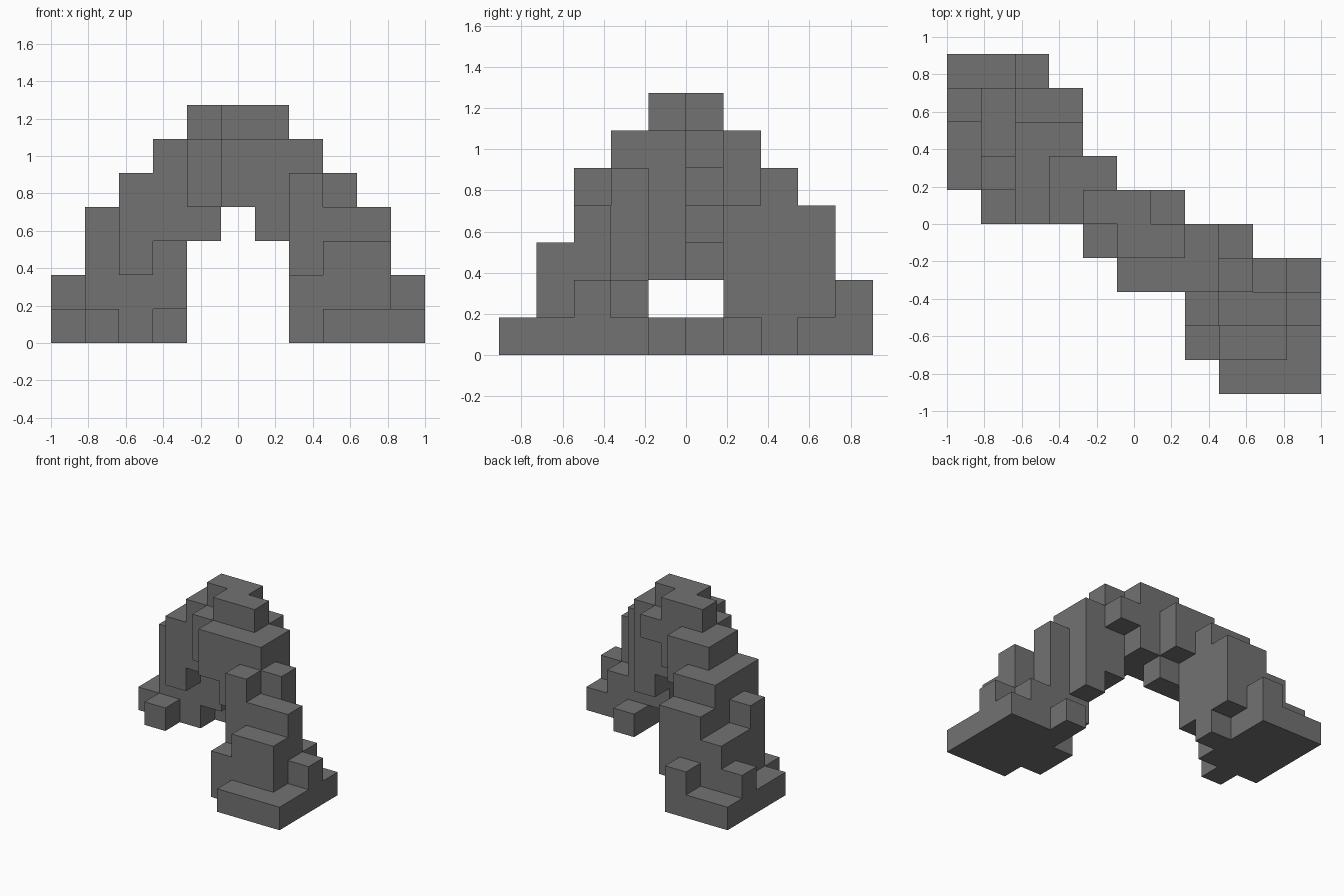
import bpy
import bmesh
from itertools import product
from mathutils import Vector

cube = bpy.data.objects.get("Cube")
if cube:
    bpy.data.objects.remove(cube, do_unlink=True)

# The arch is built on a grid of cubic blocks
CELL = 2 / 11
CENTRE = Vector((5.5, 5, 0))

stone = bpy.data.materials.new("dark grey stone")
stone.use_nodes = True
colour = (0.17, 0.17, 0.17, 1)
stone.diffuse_color = colour
stone.node_tree.nodes["Principled BSDF"].inputs["Base Color"].default_value = colour


def cells(blocks):
    """Grid cells filled by blocks given as x, y and z ranges."""
    filled = set()
    for x, y, z in blocks:
        filled.update(product(range(*x), range(*y), range(*z)))
    return filled


# Front leg: stepped stack on a wide foot
front_leg = cells([
    ((8, 11), (0, 4), (0, 1)),
    ((8, 10), (1, 2), (1, 3)),
    ((7, 8), (1, 2), (0, 2)),
    ((7, 8), (2, 3), (0, 5)),
    ((8, 10), (2, 3), (1, 4)),
    ((10, 11), (2, 3), (1, 2)),
    ((9, 10), (3, 4), (1, 2)),
    ((8, 9), (3, 4), (1, 5)),
    ((8, 9), (4, 5), (0, 1)),
])

# Span: stepped underside rising to the crown
span = cells([
    ((7, 8), (3, 4), (1, 6)),
    ((7, 8), (4, 5), (2, 6)),
    ((6, 7), (3, 5), (3, 6)),
    ((5, 6), (3, 6), (4, 6)),
    ((4, 5), (4, 5), (4, 6)),
    ((6, 7), (5, 6), (5, 6)),
    ((3, 5), (5, 6), (3, 6)),
    ((4, 5), (6, 7), (4, 6)),
    ((3, 4), (6, 7), (1, 6)),
    ((2, 3), (5, 6), (2, 5)),
])

# Crown: two staggered blocks on top
crown = cells([
    ((5, 7), (4, 5), (6, 7)),
    ((4, 6), (5, 6), (6, 7)),
])

# Back leg: stepped stack on a wide foot
back_leg = cells([
    ((0, 3), (6, 10), (0, 1)),
    ((2, 3), (9, 10), (1, 2)),
    ((0, 1), (8, 9), (1, 2)),
    ((1, 2), (7, 9), (1, 3)),
    ((1, 2), (6, 7), (1, 4)),
    ((2, 4), (8, 9), (1, 4)),
    ((2, 4), (7, 8), (0, 5)),
    ((2, 3), (6, 7), (1, 5)),
    ((1, 2), (5, 6), (0, 1)),
])

parts = {"front_leg": front_leg, "span": span, "crown": crown, "back_leg": back_leg}
everything = set().union(*parts.values())


def add_face(bm, cell, axis, side):
    """One square on the side of a cell, wound to face outward."""
    u, v = (axis + 1) % 3, (axis + 2) % 3
    loop = [(0, 0), (1, 0), (1, 1), (0, 1)]
    if not side:
        loop.reverse()
    verts = []
    for du, dv in loop:
        p = Vector(cell)
        p[axis] += side
        p[u] += du
        p[v] += dv
        verts.append(bm.verts.new((p - CENTRE) * CELL))
    bm.faces.new(verts)


def build(name, filled):
    """Outer shell of the filled cells, skipping faces hidden by other parts."""
    bm = bmesh.new()
    for cell in sorted(filled):
        for axis, side in product(range(3), (0, 1)):
            neighbour = list(cell)
            neighbour[axis] += 1 if side else -1
            if tuple(neighbour) not in everything:
                add_face(bm, cell, axis, side)
    bmesh.ops.remove_doubles(bm, verts=bm.verts, dist=CELL / 100)
    mesh = bpy.data.meshes.new(name)
    bm.to_mesh(mesh)
    bm.free()
    mesh.materials.append(stone)
    bpy.context.collection.objects.link(bpy.data.objects.new(name, mesh))


for part_name, part_cells in parts.items():
    build(part_name, part_cells)
